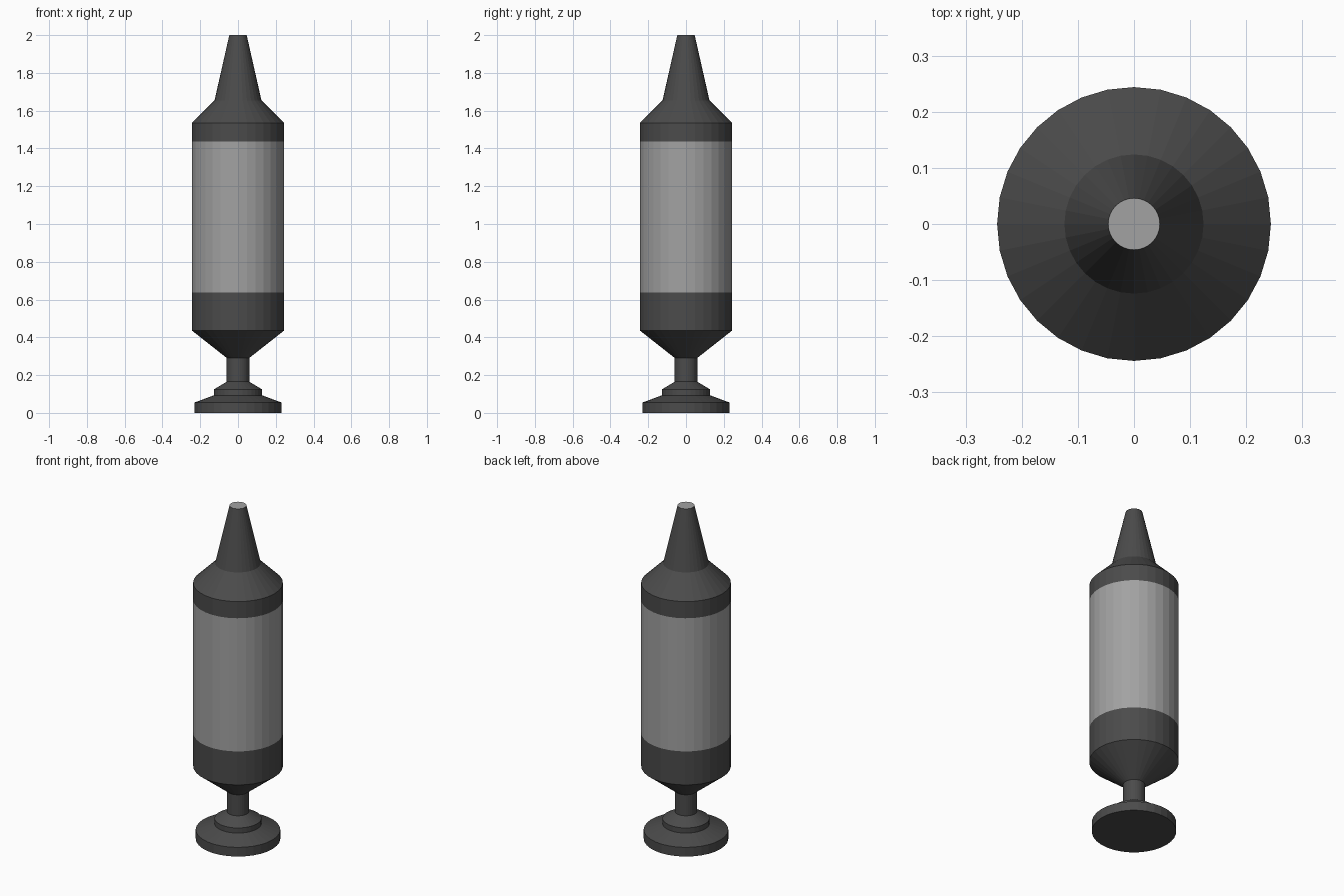
import bpy, bmesh
from math import cos, sin, tau

if "Cube" in bpy.data.objects:
    bpy.data.objects.remove(bpy.data.objects["Cube"])

SIDES = 32


def material(name, value):
    mat = bpy.data.materials.new(name)
    mat.diffuse_color = (value, value, value, 1)
    mat.use_nodes = True
    mat.node_tree.nodes["Principled BSDF"].inputs["Base Color"].default_value = mat.diffuse_color
    return mat


dark = material("dark_grey", 0.07)
light = material("light_grey", 0.36)


def lathe(name, profile, mat, cap_bottom=False, cap_top=False, top_mat=None):
    """Spin (radius, height) pairs around z into a flat-faceted shell."""
    bm = bmesh.new()
    rings = [[bm.verts.new((r * cos(tau * i / SIDES), r * sin(tau * i / SIDES), z))
              for i in range(SIDES)] for r, z in profile]
    for low, high in zip(rings, rings[1:]):
        for i in range(SIDES):
            j = (i + 1) % SIDES
            bm.faces.new((low[i], low[j], high[j], high[i]))
    if cap_bottom:
        bm.faces.new(rings[0][::-1])
    if cap_top:
        cap = bm.faces.new(rings[-1])
        cap.material_index = 1 if top_mat else 0
    mesh = bpy.data.meshes.new(name)
    bm.to_mesh(mesh)
    bm.free()
    mesh.materials.append(mat)
    if top_mat:
        mesh.materials.append(top_mat)
    obj = bpy.data.objects.new(name, mesh)
    bpy.context.collection.objects.link(obj)
    return obj


R = 0.244  # barrel radius

# Round foot, stepped collar and stem
lathe("foot_and_stem", [(0.23, 0), (0.23, 0.055), (0.128, 0.093), (0.128, 0.124),
                        (0.06, 0.165), (0.06, 0.291)], dark, cap_bottom=True)
# Funnel and dark band under the barrel
lathe("lower_collar", [(0.06, 0.291), (R, 0.436), (R, 0.637)], dark)
# Light barrel
lathe("barrel", [(R, 0.637), (R, 1.436)], light)
# Dark band, shoulder and tapered nozzle with a light tip
lathe("nozzle", [(R, 1.436), (R, 1.536), (0.124, 1.655), (0.046, 2.0)], dark,
      cap_top=True, top_mat=light)
